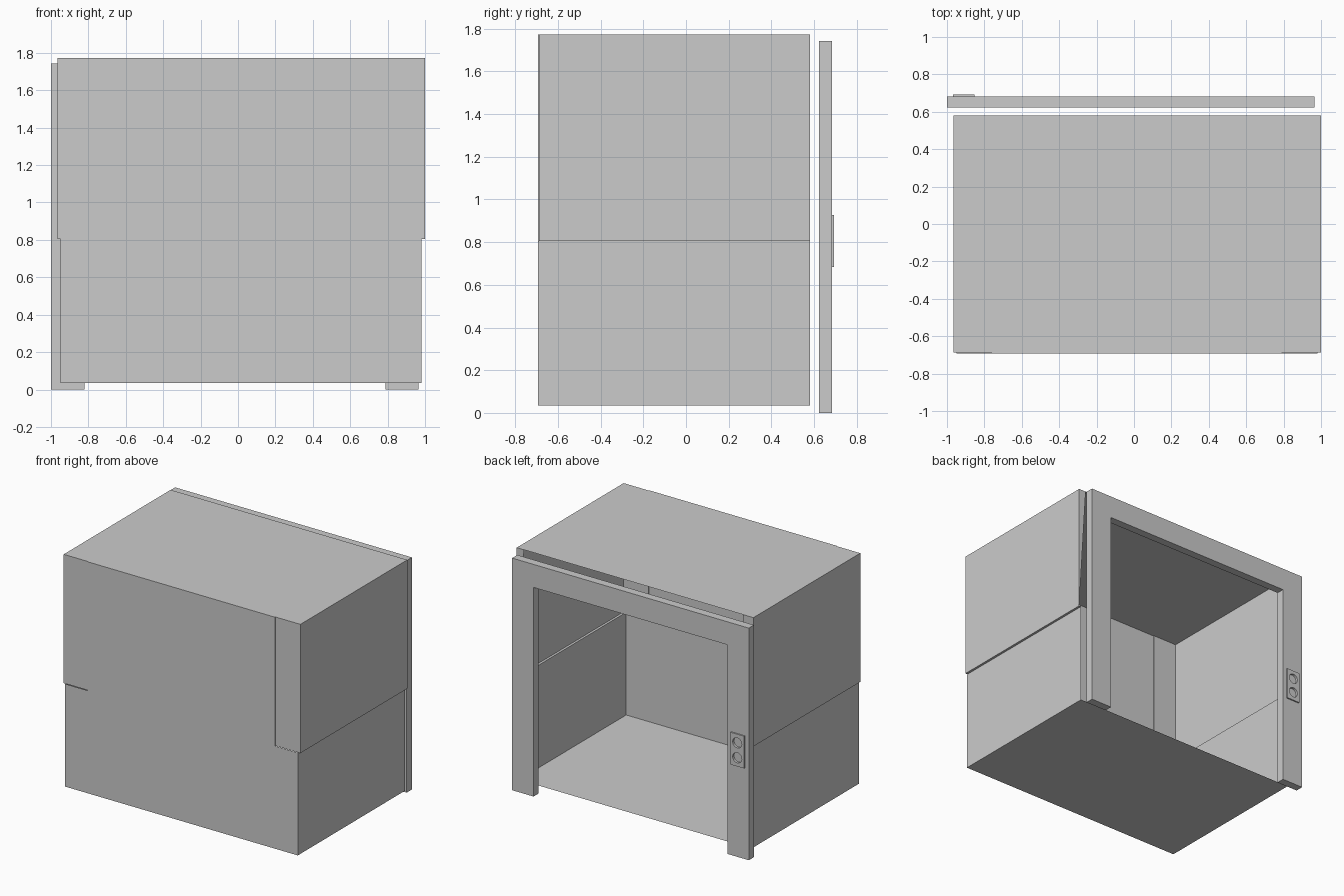
import bpy

if "Cube" in bpy.data.objects:
    bpy.data.objects.remove(bpy.data.objects["Cube"])

# Key levels and positions
FLOOR, LEDGE, TOP = 0.035, 0.806, 1.773
UX0, UX1 = -0.966, 1.0          # upper cabin width
LX0, LX1 = -0.95, 0.982         # lower cabin width
FRONT, RECESS, REAR = -0.693, -0.688, 0.58


def add_mesh(name, verts, faces):
    me = bpy.data.meshes.new(name)
    me.from_pydata(verts, [], faces)
    ob = bpy.data.objects.new(name, me)
    bpy.context.collection.objects.link(ob)
    return ob


def polygon(name, pts):
    return add_mesh(name, pts, [list(range(len(pts)))])


def wall(name, plan, z0, z1):
    """Thin upright sheet following a plan line."""
    n = len(plan)
    verts = [(x, y, z) for z in (z0, z1) for x, y in plan]
    return add_mesh(name, verts, [(i, i + 1, n + i + 1, n + i) for i in range(n - 1)])


def box(name, x, y, z):
    verts = [(a, b, c) for a in x for b in y for c in z]
    faces = [(0, 1, 3, 2), (4, 6, 7, 5), (0, 4, 5, 1), (2, 3, 7, 6), (0, 2, 6, 4), (1, 5, 7, 3)]
    return add_mesh(name, verts, faces)


# Thin-walled cabin, open at the rear
upper_plan = [(UX0, REAR), (UX0, RECESS), (-0.763, RECESS), (-0.763, FRONT),
              (0.792, FRONT), (0.792, RECESS), (UX1, RECESS), (UX1, REAR)]
lower_plan = [(LX0, REAR), (LX0, FRONT), (LX1, FRONT), (LX1, REAR)]
wall("cabin_upper_walls", upper_plan, LEDGE, TOP)
wall("cabin_lower_walls", lower_plan, FLOOR, LEDGE)
polygon("cabin_ceiling", [(x, y, TOP) for x, y in upper_plan])
polygon("cabin_floor", [(x, y, FLOOR) for x, y in lower_plan])

# Ledges where the side walls step in, and tapered slips at the opening
for side, xu, xl, w in (("left", UX0, LX0, 0.085), ("right", UX1, LX1, -0.06)):
    polygon(side + "_ledge", [(xu, RECESS, LEDGE), (xl, RECESS, LEDGE),
                              (xl, REAR, LEDGE), (xu, REAR, LEDGE)])
    polygon(side + "_opening_slip", [(xu, REAR, LEDGE), (xu, REAR, TOP), (xu + w, REAR, TOP)])

# Doorway frame standing behind the cabin
FY = (0.622, 0.683)
left_post = box("left_post", (-1.0, -0.822), FY, (0, 1.57))
box("right_post", (0.788, 0.966), FY, (0, 1.57))
box("lintel", (-1.0, 0.966), FY, (1.57, 1.743))

# Call panel with two round recessed buttons
panel = box("call_panel", (-0.967, -0.854), (0.683, 0.693), (0.684, 0.926))
for i, z in enumerate((0.749, 0.861)):
    bpy.ops.mesh.primitive_cylinder_add(vertices=24, radius=0.038, depth=0.04,
                                        location=(-0.9105, 0.696, z), rotation=(1.5708, 0, 0))
    cutter = bpy.context.object
    cutter.name = "button_cutter_%d" % i
    cutter.hide_render = True
    cutter.hide_set(True)
    for ob in (left_post, panel):
        m = ob.modifiers.new("button_recess", 'BOOLEAN')
        m.operation, m.object, m.solver = 'DIFFERENCE', cutter, 'EXACT'
